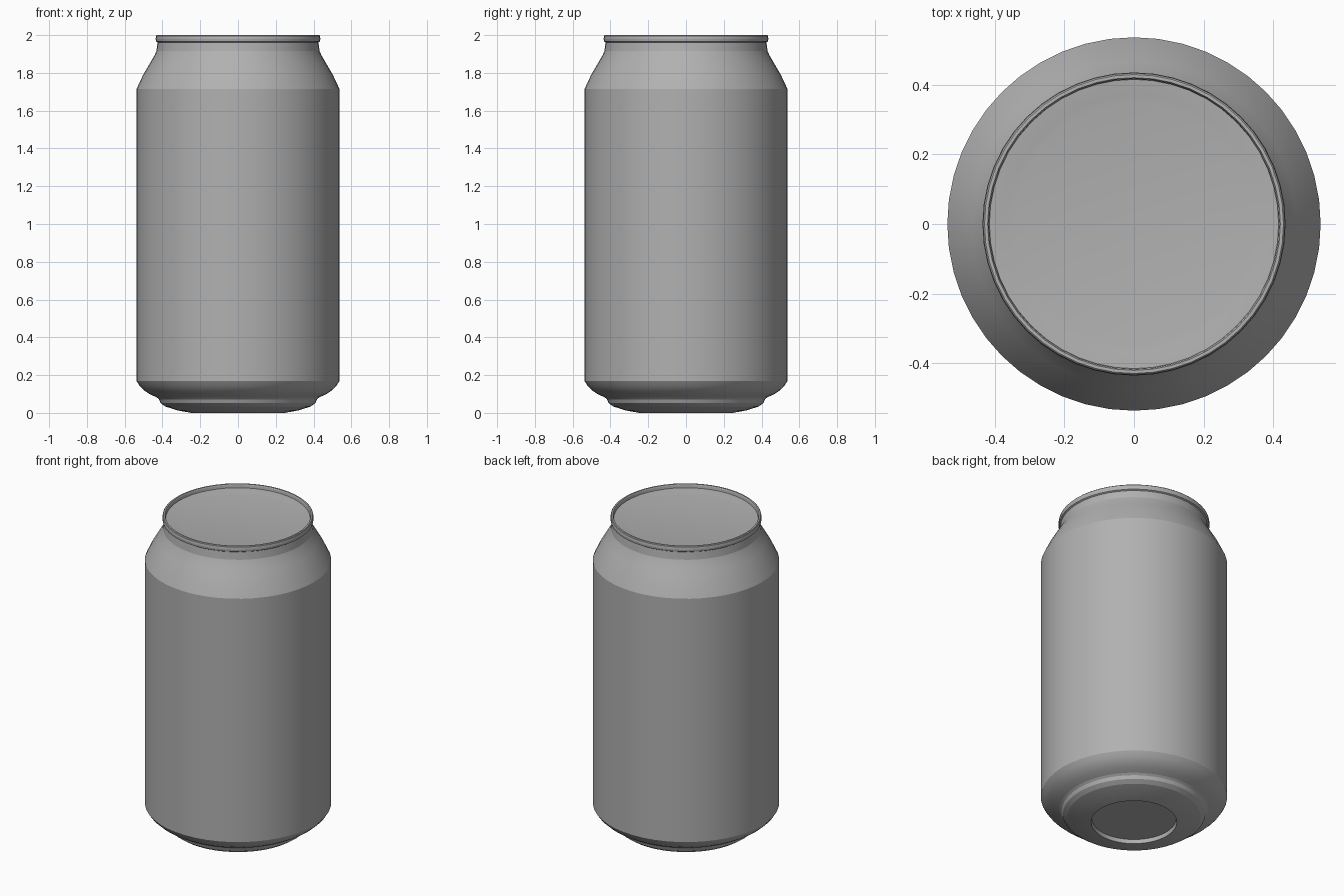
import bpy
import bmesh
from math import cos, sin, tau, radians

if "Cube" in bpy.data.objects:
    bpy.data.objects.remove(bpy.data.objects["Cube"])

SEGMENTS = 48

# Dark grey metal
metal = bpy.data.materials.new("dark_grey")
metal.diffuse_color = (0.44, 0.44, 0.44, 1)
metal.use_nodes = True
metal.node_tree.nodes["Principled BSDF"].inputs["Base Color"].default_value = metal.diffuse_color


def lathe(name, profile, angle=15):
    """Revolve (radius, height) points around z; radius 0 makes a pole."""
    bm = bmesh.new()
    rings = []
    for r, z in profile:
        if r == 0:
            rings.append([bm.verts.new((0, 0, z))] * SEGMENTS)
        else:
            rings.append([bm.verts.new((r * cos(tau * i / SEGMENTS), r * sin(tau * i / SEGMENTS), z))
                          for i in range(SEGMENTS)])
    for low, high in zip(rings, rings[1:]):
        for i in range(SEGMENTS):
            j = (i + 1) % SEGMENTS
            bm.faces.new(dict.fromkeys((low[i], low[j], high[j], high[i])))
    mesh = bpy.data.meshes.new(name)
    bm.to_mesh(mesh)
    bm.free()
    mesh.materials.append(metal)
    obj = bpy.data.objects.new(name, mesh)
    bpy.context.collection.objects.link(obj)
    bpy.ops.object.select_all(action='DESELECT')
    obj.select_set(True)
    bpy.context.view_layer.objects.active = obj
    bpy.ops.object.shade_smooth_by_angle(angle=radians(angle))
    return obj


# Can wall: recessed base, stepped foot, straight side, tapered shoulder and neck
lathe("can_body", [
    (0, 0.025), (0.243, 0.025), (0.247, 0.0),
    (0.32, 0.013), (0.385, 0.034), (0.41, 0.052), (0.418, 0.072), (0.43, 0.082),
    (0.465, 0.098), (0.495, 0.118), (0.52, 0.142), (0.537, 0.168),
    (0.537, 1.716), (0.502, 1.79), (0.467, 1.85),
    (0.442, 1.893), (0.432, 1.915), (0.426, 1.962)])

# Lid: rolled rim, short inner wall and shallow dished panel
lathe("can_lid", [
    (0.426, 1.962), (0.434, 1.967), (0.436, 1.98), (0.434, 1.996), (0.43, 2.0),
    (0.421, 2.0), (0.418, 1.994), (0.416, 1.978),
    (0.37, 1.974), (0.345, 1.97), (0, 1.97)])
